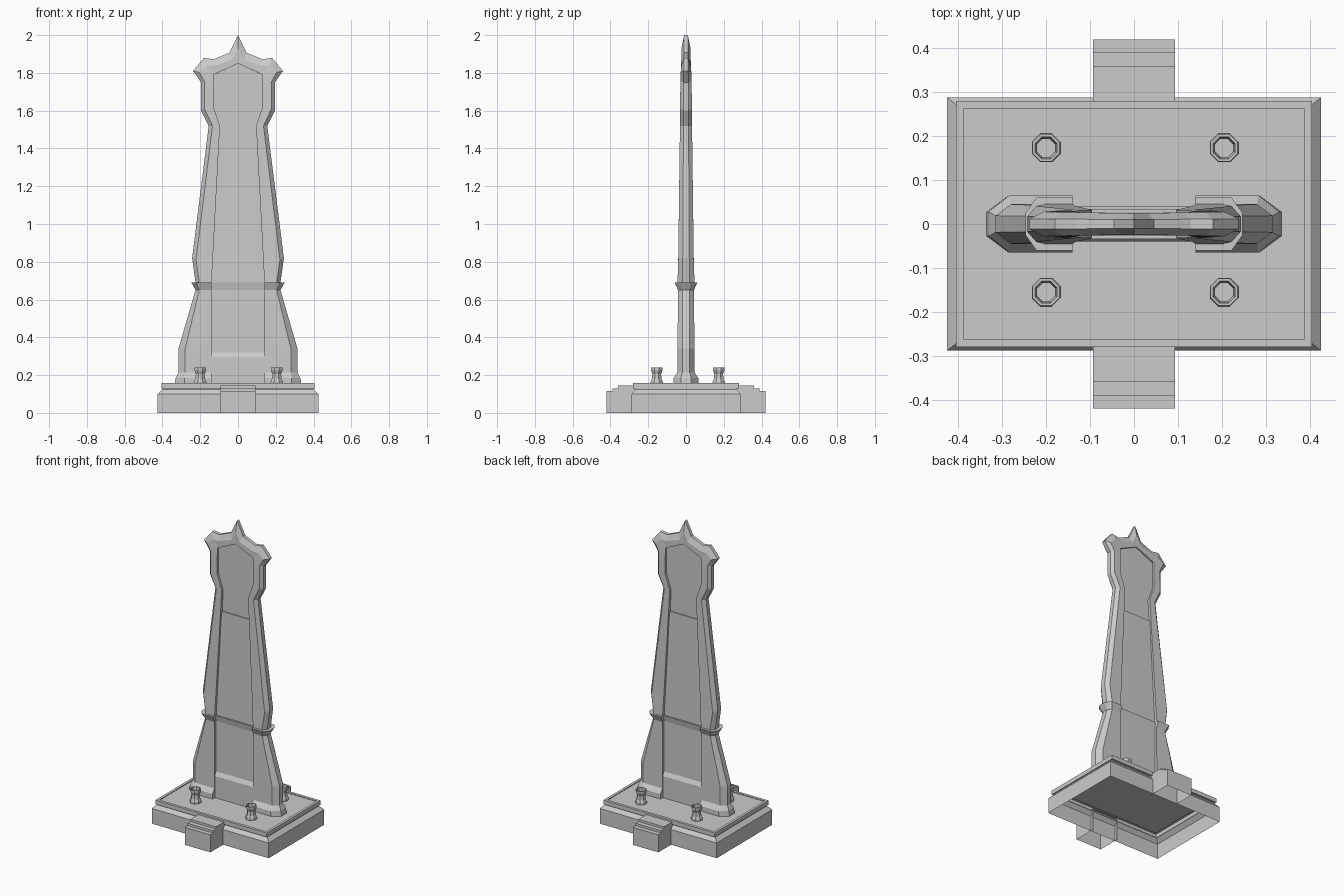
import bpy, bmesh
from math import cos, sin, pi

if "Cube" in bpy.data.objects:
    bpy.data.objects.remove(bpy.data.objects["Cube"])


def loft(name, rings, closed=True, cap=False):
    """Skin a series of equal-length point rings with flat faces."""
    bm = bmesh.new()
    rows = [[bm.verts.new(p) for p in r] for r in rings]
    n = len(rows[0])
    for a, b in zip(rows, rows[1:]):
        for i in range(n if closed else n - 1):
            j = (i + 1) % n
            bm.faces.new((a[i], a[j], b[j], b[i]))
    if cap:
        bm.faces.new(rows[-1])
    bmesh.ops.remove_doubles(bm, verts=bm.verts, dist=1e-5)
    bmesh.ops.dissolve_degenerate(bm, edges=bm.edges, dist=1e-5)
    bmesh.ops.recalc_face_normals(bm, faces=bm.faces)
    me = bpy.data.meshes.new(name)
    bm.to_mesh(me)
    bm.free()
    ob = bpy.data.objects.new(name, me)
    bpy.context.collection.objects.link(ob)
    return ob


def rect(hx, hy, z):
    return [(-hx, -hy, z), (hx, -hy, z), (hx, hy, z), (-hx, hy, z)]


# Plinth: hollow block, chamfered shoulder, overhanging plate with raised rim
loft("plinth", [rect(*r) for r in (
    (.425, .288, 0), (.425, .288, .10), (.40, .268, .125), (.40, .268, .13),
    (.405, .28, .13), (.405, .28, .157), (.388, .262, .157), (.388, .262, .152))], cap=True)

# Stepped blocks at front and back
step = [(.42, 0), (.42, .115), (.39, .115), (.39, .13), (.36, .13), (.36, .145), (.268, .145)]
for side, name in ((-1, "front_step"), (1, "back_step")):
    ob = loft(name, [[(x, side * y, z) for y, z in step] for x in (-.093, .093)], closed=False)
    bm = bmesh.new()
    bm.from_mesh(ob.data)
    for x in (-.093, .093):
        bm.faces.new([bm.verts.new((x, side * y, z)) for y, z in step + [(.268, 0)]])
    bmesh.ops.remove_doubles(bm, verts=bm.verts, dist=1e-5)
    bmesh.ops.recalc_face_normals(bm, faces=bm.faces)
    bm.to_mesh(ob.data)
    bm.free()

# Octagonal hollow posts with a narrow waist
post = [(.035, .152), (.035, .165), (.028, .18), (.025, .205), (.033, .225),
        (.033, .24), (.027, .24), (.022, .205), (.024, .155)]
for px in (-.2, .205):
    for py in (-.155, .173):
        loft("post", [[(px + r * cos(pi / 8 + k * pi / 4), py + r * sin(pi / 8 + k * pi / 4), z)
                       for k in range(8)] for r, z in post])

# Frame: outer edge, chamfer edge, inner edge (x, z each) and half depth
stations = [
    (.335, .152, .285, .152, .14, .152, .065),
    (.33, .185, .283, .185, .14, .185, .065),
    (.315, .215, .28, .215, .14, .215, .045),
    (.315, .34, .28, .34, .14, .34, .045),
    (.225, .65, .205, .65, .14, .65, .042),
    (.247, .69, .222, .69, .14, .69, .06),
    (.225, .69, .205, .69, .14, .69, .045),
    (.243, .82, .222, .81, .133, .82, .041),
    (.155, 1.52, .135, 1.52, .096, 1.52, .032),
    (.195, 1.60, .178, 1.61, .13, 1.62, .031),
    (.195, 1.75, .178, 1.755, .13, 1.74, .03),
    (.238, 1.81, .205, 1.803, .13, 1.79, .028),
    (.18, 1.88, .165, 1.835, .12, 1.795, .026),
    (.13, 1.872, .115, 1.84, .09, 1.809, .026),
    (.045, 1.907, .03, 1.87, .03, 1.836, .025),
    (0, 2.0, 0, 1.93, 0, 1.85, .024),
]
rings = []
for xo, zo, xc, zc, xi, zi, d in stations:
    s = d * .42
    rings.append([(xi, -.01, zi), (xi, -d, zi), (xc, -d, zc), (xo, -s, zo),
                  (xo, s, zo), (xc, d, zc), (xi, d, zi), (xi, .01, zi)])
frame = loft("frame", rings, closed=False)
mirror = frame.modifiers.new("mirror", 'MIRROR')
mirror.use_axis[0] = True

# Recessed infill panel on both faces: height, half width, half depth
panel = [(.152, .14, .04), (.295, .14, .04), (.32, .14, .026), (.65, .14, .026),
         (.69, .14, .034), (.69, .14, .026), (1.38, .1035, .023), (1.38, .1035, .016),
         (1.52, .096, .016), (1.62, .13, .016), (1.79, .13, .016), (1.85, 0, .016)]
for side, name in ((-1, "front_panel"), (1, "back_panel")):
    ob = loft(name, [[(-w, side * d, z), (w, side * d, z)] for z, w, d in panel], closed=False)
    if ob.data.polygons[0].normal.y * side < 0:
        ob.data.flip_normals()
